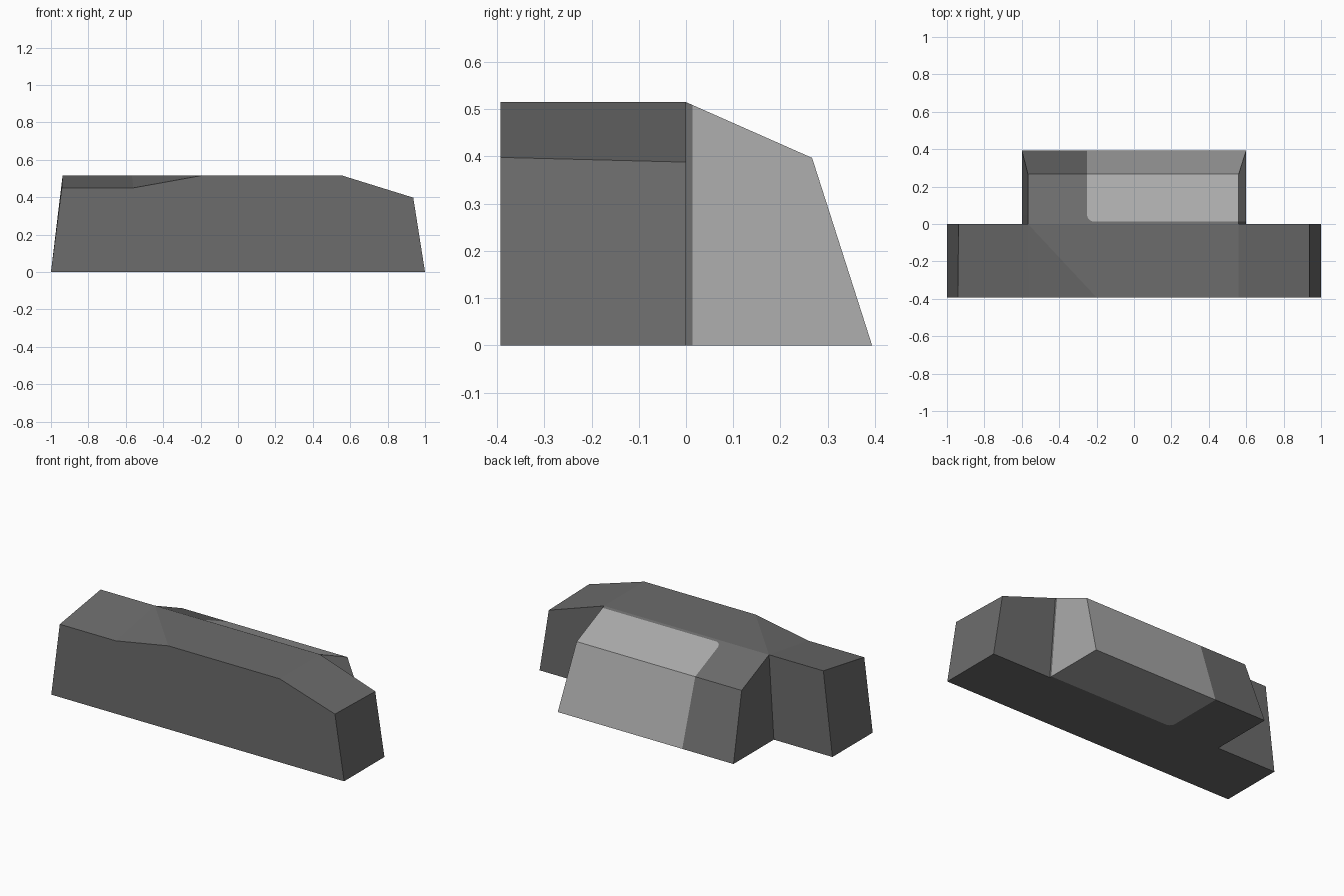
import bpy, bmesh, math
from mathutils import Vector

if "Cube" in bpy.data.objects:
    bpy.data.objects.remove(bpy.data.objects["Cube"])


def material(name, v):
    m = bpy.data.materials.new(name)
    m.diffuse_color = (v, v, v, 1)
    m.use_nodes = True
    m.node_tree.nodes["Principled BSDF"].inputs["Base Color"].default_value = m.diffuse_color
    return m


DARK = material("dark grey", 0.15)
LIGHT = material("light grey", 0.40)


def finish(bm, name):
    me = bpy.data.meshes.new(name)
    bm.to_mesh(me)
    bm.free()
    ob = bpy.data.objects.new(name, me)
    bpy.context.collection.objects.link(ob)
    me.materials.append(DARK)
    me.materials.append(LIGHT)
    return ob


def bridge(bm, a, b):
    n = len(a)
    for i in range(n):
        j = (i + 1) % n
        loop = list(dict.fromkeys([a[i], a[j], b[j], b[i]]))
        bm.faces.new(loop)


# long front body: front and back outlines (x, z)
Y0, Y1 = -0.393, 0.394
front = [(-1, 0), (-.6, 0), (.6, 0), (1, 0), (.937, .398), (.56, .515),
         (-.2, .515), (-.56, .45), (-.942, .45)]
back = [(-1, 0), (-.6, 0), (.6, 0), (1, 0), (.937, .388), (.56, .515),
        (-.567, .515), None, (-.938, .515)]
bm = bmesh.new()
fv = [bm.verts.new((x, Y0, z)) for x, z in front]
bv = []
for p in back:
    bv.append(bm.verts.new((p[0], 0, p[1])) if p else bv[-1])
bridge(bm, fv, bv)
bm.faces.new(fv)
bm.faces.new([bv[i] for i in (0, 1, 6, 8)])
bm.faces.new([bv[i] for i in (2, 3, 4, 5)])
inner = bm.faces.new([bv[i] for i in (1, 2, 5, 6)])
bmesh.ops.recalc_face_normals(bm, faces=bm.faces)
bmesh.ops.delete(bm, geom=[inner], context='FACES_ONLY')
finish(bm, "front_body")

# rear hull: side outline (y, z) with its left and right x
bm = bmesh.new()
side = [(0, 0, -.6, .6), (0, .515, -.567, .56),
        (.267, .397, -.567, .56), (Y1, 0, -.6, .6)]
lv = [bm.verts.new((l, y, z)) for y, z, l, r in side]
rv = [bm.verts.new((r, y, z)) for y, z, l, r in side]
bridge(bm, lv, rv)
bm.faces.new(lv)
bm.faces.new(rv)
bmesh.ops.recalc_face_normals(bm, faces=bm.faces)
hidden = [f for f in bm.faces if f.calc_center_median().y < 1e-5]
bmesh.ops.delete(bm, geom=hidden, context='FACES_ONLY')

# light panel with one rounded corner, cut straight down through the hull
PX, PY, R = -.25, .014, .035


def cut(faces, co, no):
    geom = set(faces)
    for f in faces:
        geom.update(f.edges)
        geom.update(f.verts)
    bmesh.ops.bisect_plane(bm, geom=list(geom), plane_co=co, plane_no=no)


def in_corner(f):
    c = f.calc_center_median()
    return PX < c.x < PX + R and PY < c.y < PY + R


for x in (PX, PX + R):
    cut(list(bm.faces), (x, 0, 0), (1, 0, 0))
for y in (PY, PY + R):
    cut(list(bm.faces), (0, y, 0), (0, 1, 0))
centre = Vector((PX + R, PY + R, 0))
dirs = [Vector((-math.cos(a), -math.sin(a), 0))
        for a in (math.pi / 8, math.pi / 4, math.pi * 3 / 8)]
for d in dirs:
    cut([f for f in bm.faces if in_corner(f)], centre + d * R, d)

for f in bm.faces:
    c = f.calc_center_median()
    lit = c.x > PX and c.y > PY
    if in_corner(f):
        flat = Vector((c.x, c.y, 0)) - centre
        lit = all(flat.dot(d) < R for d in dirs)
    f.material_index = 1 if lit else 0
finish(bm, "rear_hull")
